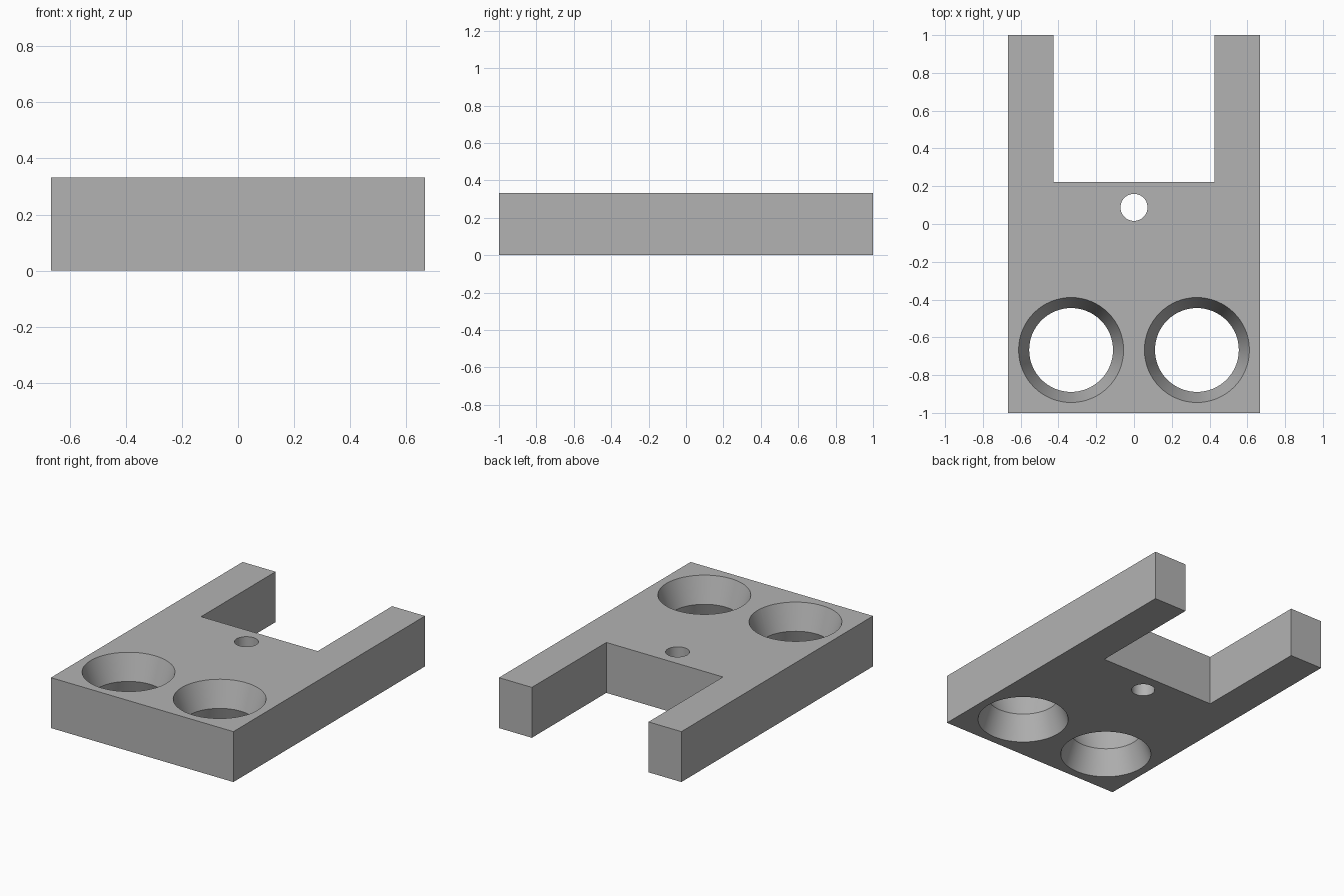
import bpy
import bmesh
import math

WIDTH, LENGTH, HEIGHT = 1.333, 2.0, 0.333
NOTCH_X, NOTCH_Y = 0.426, 0.223
MARGIN = 0.05

cube = bpy.data.objects.get("Cube")
if cube:
    bpy.data.objects.remove(cube, do_unlink=True)

grey = bpy.data.materials.new("plain grey")
grey.use_nodes = True
grey.diffuse_color = (0.45, 0.45, 0.45, 1)
grey.node_tree.nodes["Principled BSDF"].inputs["Base Color"].default_value = grey.diffuse_color


def make_object(name, bm):
    bmesh.ops.recalc_face_normals(bm, faces=bm.faces)
    mesh = bpy.data.meshes.new(name)
    bm.to_mesh(mesh)
    bm.free()
    mesh.materials.append(grey)
    obj = bpy.data.objects.new(name, mesh)
    bpy.context.collection.objects.link(obj)
    return obj


def lathe_cutter(name, x, y, profile, segments=64):
    """Closed solid of revolution from (radius, z) pairs."""
    bm = bmesh.new()
    rings = []
    for radius, z in profile:
        angles = [2 * math.pi * i / segments for i in range(segments)]
        rings.append([bm.verts.new((x + radius * math.cos(a), y + radius * math.sin(a), z))
                      for a in angles])
    for low, high in zip(rings, rings[1:]):
        for i in range(segments):
            j = (i + 1) % segments
            bm.faces.new((low[i], low[j], high[j], high[i]))
    bm.faces.new(rings[0])
    bm.faces.new(rings[-1])
    return make_object(name, bm)


# Forked plate: half outline mirrored, then extruded upwards
half = [(WIDTH / 2, -LENGTH / 2), (WIDTH / 2, LENGTH / 2),
        (NOTCH_X, LENGTH / 2), (NOTCH_X, NOTCH_Y)]
outline = half + [(-x, y) for x, y in reversed(half)]
bm = bmesh.new()
base = bm.faces.new([bm.verts.new((x, y, 0)) for x, y in outline])
top = bmesh.ops.extrude_face_region(bm, geom=[base], use_keep_orig=True)
bmesh.ops.translate(bm, vec=(0, 0, HEIGHT),
                    verts=[v for v in top["geom"] if isinstance(v, bmesh.types.BMVert)])
plate = make_object("forked_plate", bm)

# Two hourglass holes and one small straight hole
mouth, neck = 0.278, 0.222
wide = mouth + (mouth - neck) * MARGIN / (HEIGHT / 2)
hourglass = [(wide, -MARGIN), (neck, HEIGHT / 2), (wide, HEIGHT + MARGIN)]
straight = [(0.0715, -MARGIN), (0.0715, HEIGHT + MARGIN)]
cutters = [lathe_cutter("left_hole_cutter", 0.333, -0.667, hourglass),
           lathe_cutter("right_hole_cutter", -0.333, -0.667, hourglass),
           lathe_cutter("small_hole_cutter", 0, 0.088, straight)]

bpy.ops.object.select_all(action="DESELECT")
plate.select_set(True)
bpy.context.view_layer.objects.active = plate
for cutter in cutters:
    cutter.hide_render = True
    cut = plate.modifiers.new(cutter.name, "BOOLEAN")
    cut.operation = "DIFFERENCE"
    cut.solver = "EXACT"
    cut.object = cutter
    bpy.ops.object.modifier_apply(modifier=cut.name)
    bpy.data.objects.remove(cutter, do_unlink=True)

# Smooth hole walls, crisp plate edges
bpy.ops.object.shade_smooth_by_angle(angle=math.radians(30))
